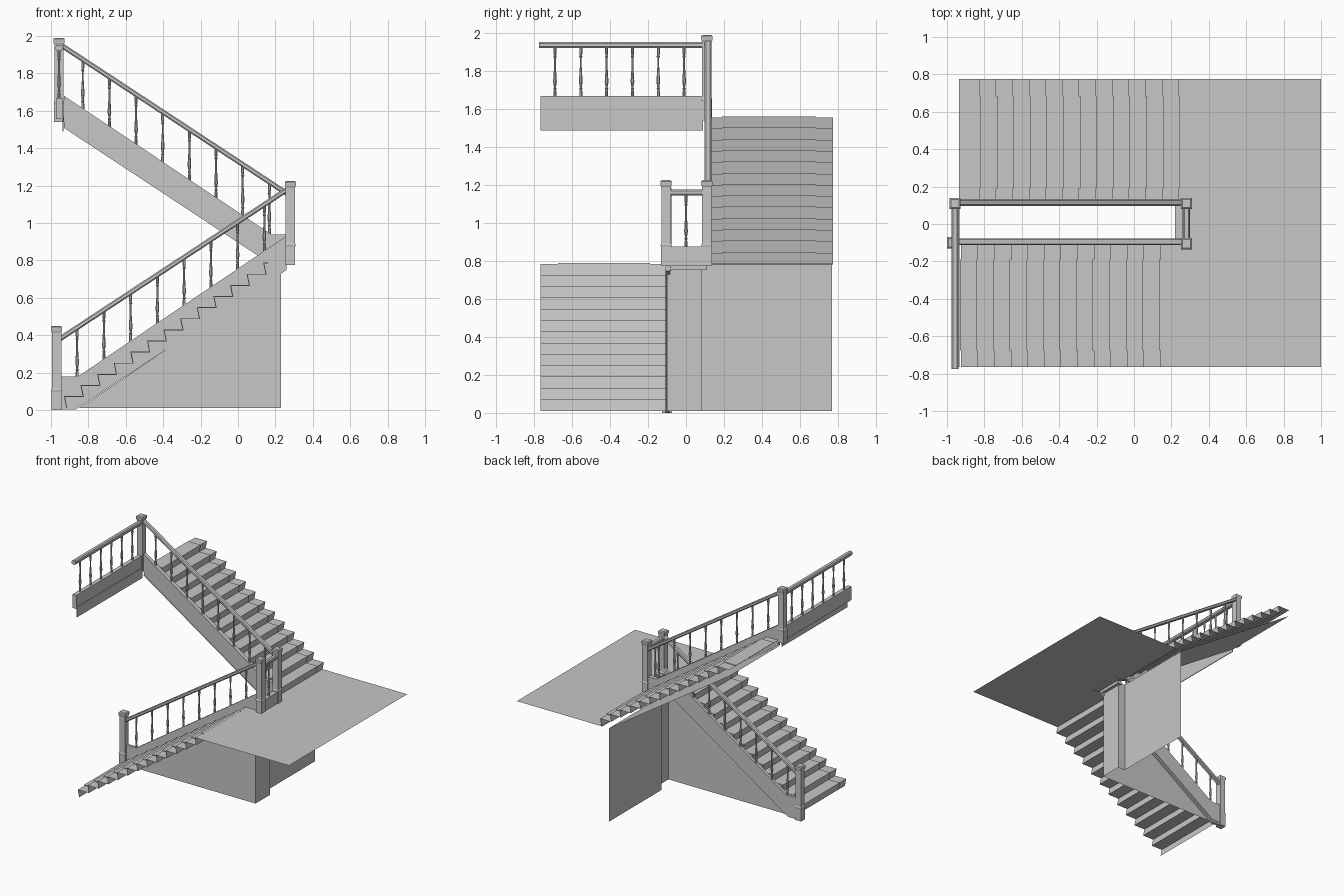
import bpy, bmesh, math
from mathutils import Vector

cube = bpy.data.objects.get("Cube")
if cube:
    bpy.data.objects.remove(cube, do_unlink=True)

grey = bpy.data.materials.new("plain grey")
grey.use_nodes = True
grey.diffuse_color = (0.57, 0.57, 0.57, 1)
grey.node_tree.nodes["Principled BSDF"].inputs["Base Color"].default_value = (0.57, 0.57, 0.57, 1)

DROP = 0.01          # settles the whole model on the ground
RUN, RISE, STEPS = 0.0888, 0.0595, 13
LANDING = 0.793


def make(name, verts, faces):
    bm = bmesh.new()
    vs = [bm.verts.new((x, y, z - DROP)) for x, y, z in verts]
    for f in faces:
        bm.faces.new([vs[i] for i in f])
    bmesh.ops.recalc_face_normals(bm, faces=bm.faces)
    mesh = bpy.data.meshes.new(name)
    bm.to_mesh(mesh)
    bm.free()
    mesh.materials.append(grey)
    obj = bpy.data.objects.new(name, mesh)
    bpy.context.collection.objects.link(obj)
    return obj


def loft(name, rings, closed=True):
    """Join rings of equal length; open rings give a sheet."""
    n = len(rings[0])
    faces = []
    for r in range(len(rings) - 1):
        for i in range(n if closed else n - 1):
            j = (i + 1) % n
            faces.append((r * n + i, r * n + j, (r + 1) * n + j, (r + 1) * n + i))
    if closed:
        faces += [tuple(range(n)), tuple(range((len(rings) - 1) * n, len(rings) * n))]
    return make(name, [v for ring in rings for v in ring], faces)


def side_prism(name, pts, y0, y1):
    return loft(name, [[(x, y, z) for x, z in pts] for y in (y0, y1)])


def box(name, lo, hi):
    pts = [(lo[0], lo[2]), (hi[0], lo[2]), (hi[0], hi[2]), (lo[0], hi[2])]
    return side_prism(name, pts, lo[1], hi[1])


def turned(name, x, y, z, profile, sides, height=1.0):
    turn = math.pi / sides
    rings = []
    for r, h in profile:
        r /= math.cos(turn)
        rings.append([(x + r * math.cos(turn + 2 * turn * i),
                       y + r * math.sin(turn + 2 * turn * i), z + h * height)
                      for i in range(sides)])
    return loft(name, rings)


# Turned shapes as (radius, height)
BALUSTER = [(.008, 0), (.008, .12), (.005, .14), (.009, .17), (.005, .2), (.01, .3),
            (.008, .42), (.005, .6), (.005, .78), (.009, .81), (.005, .84),
            (.008, .86), (.008, 1)]
POST = [(.026, 0), (.026, .1), (.028, .105), (.028, .112), (.025, .117), (.025, .415),
        (.028, .42), (.03, .437), (.03, .444), (.022, .45)]
RAIL = [(-.012, -.032), (.012, -.032), (.018, -.024), (.018, -.008),
        (.011, 0), (-.011, 0), (-.018, -.008), (-.018, -.024)]


def handrail(name, a, b, across):
    """Rail with vertical end cuts, top centre line running from a to b."""
    side = Vector(across)
    loft(name, [[Vector(p) + side * u + Vector((0, 0, v)) for u, v in RAIL] for p in (a, b)])


def baluster(name, x, y, z0, z1):
    turned(name, x, y, z0, BALUSTER, 8, z1 - z0)


def flight(name, x, z, direction, y0, y1, end):
    """Folded sheet of raked risers and treads, with a thin runner on top."""
    pts = []
    for i in range(STEPS):
        nose = x + direction * i * RUN
        top = z + (i + 1) * RISE
        pts += [(nose + direction * .012, top - RISE), (nose, top)]
    pts.append((end, z + STEPS * RISE))
    loft(name, [[(px, y, pz) for px, pz in pts] for y in (y0, y1)], closed=False)
    runner = [(px - direction * .006, pz + .005) for px, pz in pts[:-1]]
    runner.append((end, pts[-1][1] + .005))
    rings = [[(px, y, pz) for px, pz in line]
             for line, y in ((pts, y0 + .09), (runner, y0 + .09),
                             (runner, y1 - .09), (pts, y1 - .09))]
    loft(name + "_runner", rings, closed=False)


# Flights, soffit and landing
flight("lower_flight", -.925, LANDING - STEPS * RISE, 1, -.765, -.1, .16)
flight("upper_flight", .24, LANDING, -1, .1, .775, -.935)
make("upper_soffit", [(.165, .1, .79), (.165, .775, .79), (-.935, .775, 1.515),
                      (-.935, .1, 1.515)], [(0, 1, 2, 3)])
make("landing",
     [(.16, -.765, LANDING), (1, -.765, LANDING), (1, -.1, LANDING), (.22, -.1, LANDING),
      (.16, -.1, LANDING), (1, .1, LANDING), (.22, .1, LANDING), (1, .775, LANDING),
      (.22, .775, LANDING)],
     [(0, 1, 2, 3, 4), (3, 2, 5, 6), (6, 5, 7, 8)])

# Walls below the stairs, stepping back under the upper flight
make("side_wall", [(-.85, -.1, .02), (.23, -.1, .02), (.23, -.1, .745)], [(0, 1, 2)])
plan = [(.23, -.1), (.23, .085), (.165, .085), (.165, .77)]
loft("cross_wall", [[(x, y, z) for x, y in plan] for z in (.02, LANDING - .003)], closed=False)

# Stringers: a thick board over a narrower bottom trim
LOWER_Y, UPPER_Y = -.095, .115
side_prism("lower_stringer", [(-.95, .03), (-.87, .03), (.258, .778), (.258, .94),
                              (-.855, .19), (-.95, .19)], -.104, -.08)
side_prism("lower_stringer_trim", [(-.95, .012), (-.87, .012), (.258, .758), (.258, .778),
                                   (-.87, .03), (-.95, .03)], -.108, -.084)
side_prism("upper_stringer", [(-.93, 1.54), (.17, .815), (.26, .79), (.26, .948),
                              (.18, .948), (-.93, 1.69)], .097, .131)
side_prism("upper_stringer_trim", [(-.93, 1.518), (.15, .806), (.17, .815), (-.93, 1.54)],
           .103, .125)
box("landing_stringer", (.257, -.1, .785), (.3, .1, .885))
box("landing_stringer_trim", (.222, -.105, .763), (.256, .11, .787))
box("top_stringer", (-.972, -.765, 1.565), (-.938, .09, 1.678))
box("top_stringer_trim", (-.938, -.765, 1.498), (-.932, .09, 1.58))

# Newel posts
for name, x, y, z in (("lower_newel", -.97, -.1, .01),
                      ("landing_newel_front", .28, -.105, .785),
                      ("landing_newel_back", .28, .11, .785),
                      ("upper_newel", -.957, .11, 1.55)):
    turned(name, x, y, z, POST, 4)

# Handrails
SLOPE = .657


def lower_rail(x):
    return 1.203 + (x - .26) * SLOPE


def upper_rail(x):
    return 1.188 + (.255 - x) * SLOPE


handrail("lower_handrail", (-.95, LOWER_Y, lower_rail(-.95)),
         (.26, LOWER_Y, lower_rail(.26)), (0, 1, 0))
handrail("upper_handrail", (.26, UPPER_Y, upper_rail(.26)),
         (-.935, UPPER_Y, upper_rail(-.935)), (0, 1, 0))
handrail("landing_handrail", (.28, -.085, 1.187), (.28, .09, 1.187), (1, 0, 0))
handrail("top_handrail", (-.957, -.775, 1.962), (-.957, .09, 1.962), (1, 0, 0))

# Balusters
for i in range(8):
    x = -.86 + i * .143
    baluster("lower_baluster", x, LOWER_Y, max(.185, .19 + (x + .855) * .674) - .005,
             lower_rail(x) - .025)
    x = -.83 + i * .1425
    baluster("upper_baluster", x, UPPER_Y, 1.685 - (x + .93) * .6685, upper_rail(x) - .025)
for i in range(6):
    baluster("top_baluster", -.957, -.69 + i * .136, 1.672, 1.937)
baluster("landing_baluster", .28, 0, .88, 1.16)
